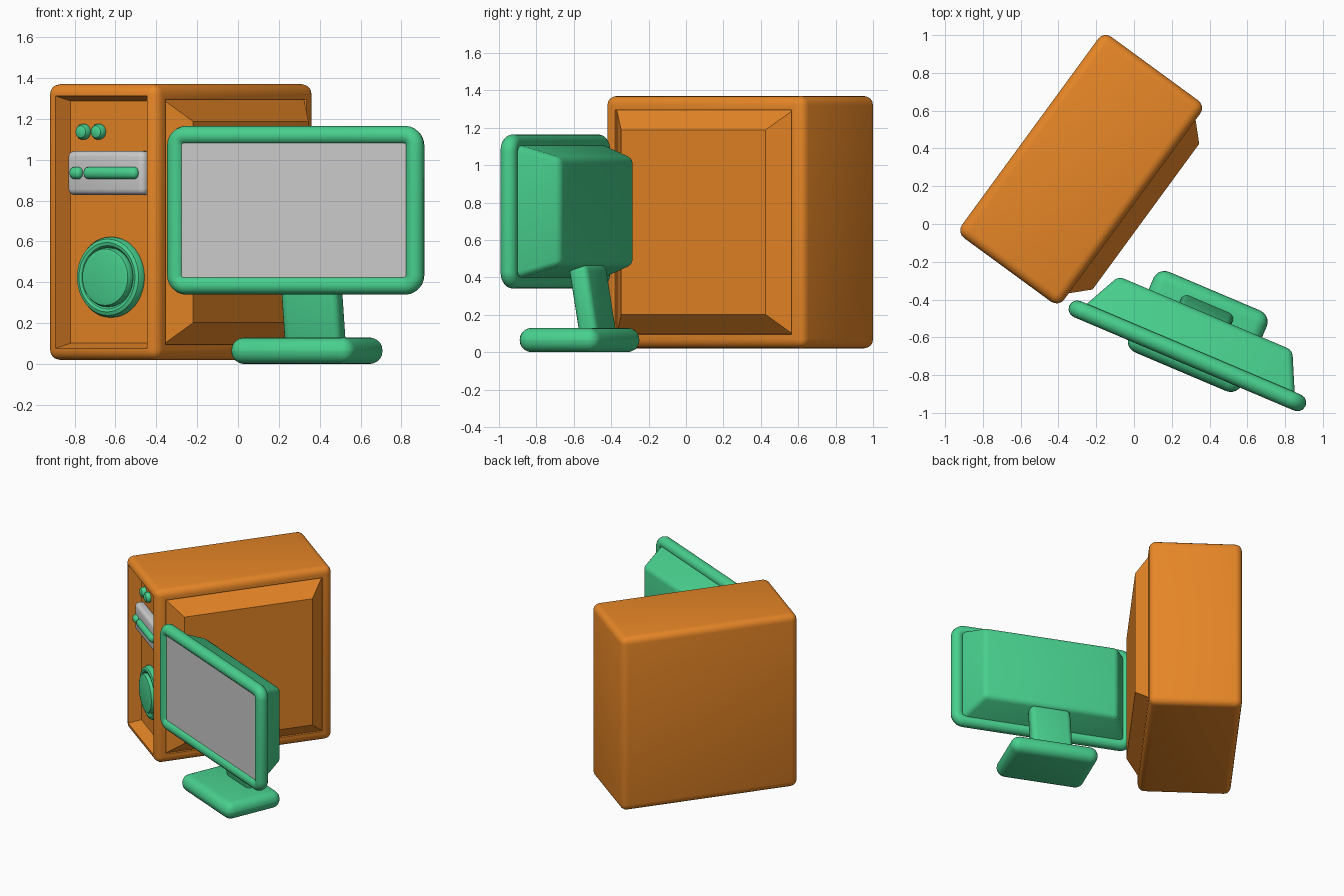
import bpy, bmesh, math
from mathutils import Matrix, Vector

if "Cube" in bpy.data.objects:
    bpy.data.objects.remove(bpy.data.objects["Cube"])


def material(name, color):
    m = bpy.data.materials.new(name)
    m.diffuse_color = (*color, 1)
    m.use_nodes = True
    m.node_tree.nodes["Principled BSDF"].inputs["Base Color"].default_value = m.diffuse_color
    return m


ORANGE = material("orange", (0.8, 0.24, 0.02))
GREEN = material("green", (0.065, 0.63, 0.27))

# Local frames: x = width, y = depth (front is -y), z = height
TOWER = Matrix.Translation((-0.28, 0.29, 0)) @ Matrix.Rotation(math.radians(-36.2), 4, 'Z')
MONITOR = Matrix.Translation((0.2825, -0.698, 0)) @ Matrix.Rotation(math.radians(-23), 4, 'Z')


def finish(bm, name, frame, mat):
    bmesh.ops.recalc_face_normals(bm, faces=bm.faces)
    me = bpy.data.meshes.new(name)
    bm.to_mesh(me)
    bm.free()
    me.transform(frame)
    ob = bpy.data.objects.new(name, me)
    bpy.context.collection.objects.link(ob)
    if mat:
        me.materials.append(mat)
    smooth(ob)
    return ob


def smooth(ob):
    bpy.ops.object.select_all(action='DESELECT')
    ob.select_set(True)
    bpy.context.view_layer.objects.active = ob
    bpy.ops.object.shade_smooth_by_angle(angle=math.radians(35))


def round_box(center, size, r, seg=4):
    bm = bmesh.new()
    bmesh.ops.create_cube(bm, size=1)
    bmesh.ops.scale(bm, vec=size, verts=bm.verts)
    bmesh.ops.bevel(bm, geom=bm.edges[:], offset=r, segments=seg, profile=0.5, affect='EDGES')
    bmesh.ops.translate(bm, vec=center, verts=bm.verts)
    return bm


def side_face(bm, direction):
    """Biggest face pointing in the given direction."""
    d = Vector(direction)
    bm.normal_update()
    return max((f for f in bm.faces if f.normal.dot(d) > 0.99), key=lambda f: f.calc_area())


def inset(bm, face, thickness, depth):
    bmesh.ops.inset_individual(bm, faces=[face], thickness=thickness, depth=depth)


def lathe(profile, center, sides=32):
    """Revolve (radius, height) points around an axis that points to the front."""
    bm = bmesh.new()
    vs = [bm.verts.new((r, 0, h)) for r, h in profile]
    es = [bm.edges.new(p) for p in zip(vs, vs[1:])]
    bmesh.ops.spin(bm, geom=vs + es, cent=(0, 0, 0), axis=(0, 0, 1),
                   angle=2 * math.pi, steps=sides)
    bmesh.ops.remove_doubles(bm, verts=bm.verts, dist=1e-4)
    bm.transform(Matrix.Translation(center) @ Matrix.Rotation(math.pi / 2, 4, 'X'))
    return bm


# Tower case: rounded box with sunken front and raised side panel
bm = round_box((0, 0, 0.695), (0.67, 1.32, 1.35), 0.05)
front = side_face(bm, (0, -1, 0))
inset(bm, front, 0.01, 0)
inset(bm, front, 0.035, -0.09)
panel = side_face(bm, (1, 0, 0))
inset(bm, panel, 0.035, 0)
inset(bm, panel, 0.002, -0.015)
inset(bm, panel, 0.15, 0.105)
finish(bm, "tower_case", TOWER, ORANGE)

# Drive bay with its slot and eject button
finish(round_box((0, -0.59, 0.935), (0.47, 0.08, 0.215), 0.03), "drive_bay", TOWER, None)
finish(round_box((0.042, -0.63, 0.935), (0.325, 0.06, 0.06), 0.027), "drive_slot", TOWER, GREEN)
finish(round_box((-0.17, -0.63, 0.935), (0.072, 0.06, 0.06), 0.027), "eject_button", TOWER, GREEN)

# Two small lights at the top
for i, x in enumerate((-0.167, -0.075)):
    prof = [(0.038, 0), (0.038, 0.02), (0.03, 0.033), (0.016, 0.039), (0, 0.04)]
    finish(lathe(prof, (x, -0.57, 1.137), 20), f"indicator_light_{i + 1}", TOWER, GREEN)

# Large power button: rounded ring with a raised dial
prof = [(0.197, 0), (0.197, 0.015), (0.187, 0.035), (0.17, 0.042), (0.155, 0.038), (0.145, 0.025),
        (0.145, 0.045), (0.138, 0.058), (0.12, 0.063), (0, 0.063)]
finish(lathe(prof, (0, -0.57, 0.425), 40), "power_button", TOWER, GREEN)

# Monitor frame: round bar swept around a rounded rectangle
ZC, R, C = 0.7525, 0.046, 0.048
hw, hh = 0.68 - R, 0.4125 - R
cu = bpy.data.curves.new("monitor_frame", 'CURVE')
cu.dimensions = '3D'
cu.bevel_depth = R
cu.bevel_resolution = 4
pts = []
for sx, sz, a0 in ((1, 1, 0), (-1, 1, 90), (-1, -1, 180), (1, -1, 270)):
    for k in range(7):
        a = math.radians(a0 + 15 * k)
        pts.append((sx * (hw - C) + C * math.cos(a), 0, ZC + sz * (hh - C) + C * math.sin(a)))
sp = cu.splines.new('POLY')
sp.points.add(len(pts) - 1)
for p, co in zip(sp.points, pts):
    p.co = (*co, 1)
sp.use_cyclic_u = True
tmp = bpy.data.objects.new("frame_curve", cu)
bpy.context.collection.objects.link(tmp)
bm = bmesh.new()
bm.from_mesh(tmp.to_mesh())
bpy.data.objects.remove(tmp)
finish(bm, "monitor_frame", MONITOR, GREEN)

# Screen
finish(round_box((0, -0.005, ZC), (1.22, 0.04, 0.69), 0.004, 1), "screen", MONITOR, None)

# Monitor back: tapered housing with softened edges
bm = bmesh.new()
bmesh.ops.create_cube(bm, size=1)
for v in bm.verts:
    back = v.co.y > 0
    v.co = ((0.5 if back else 0.61) * math.copysign(1, v.co.x), 0.245 if back else 0.02,
            ZC + (0.285 if back else 0.36) * math.copysign(1, v.co.z))
soft = [e for e in bm.edges if any(v.co.y > 0.1 for v in e.verts)]
bmesh.ops.bevel(bm, geom=soft, offset=0.03, segments=3, profile=0.5, affect='EDGES')
finish(bm, "monitor_back", MONITOR, GREEN)

# Leaning neck
bm = round_box((0, 0, 0), (0.3, 0.11, 0.40), 0.035)
for v in bm.verts:
    v.co += Vector((0, 0.217 - 0.17 * v.co.z, 0.27))
finish(bm, "stand_neck", MONITOR, GREEN)

# Stand foot: fully rounded slab
finish(round_box((0, 0.14, 0.065), (0.652, 0.463, 0.13), 0.0645, 5), "stand_foot", MONITOR, GREEN)
